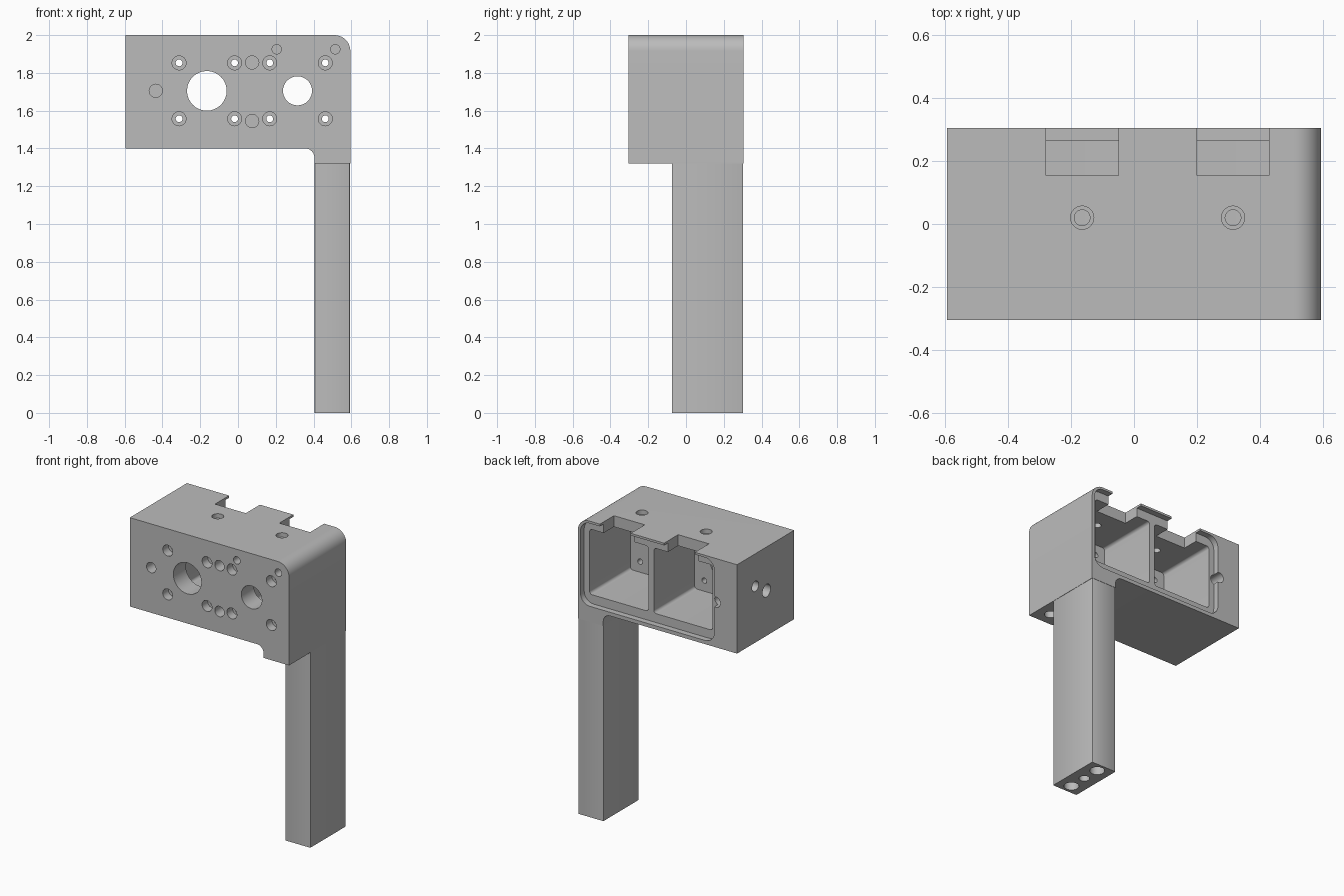
import bpy, bmesh, math
from mathutils import Matrix, Vector

if "Cube" in bpy.data.objects:
    bpy.data.objects.remove(bpy.data.objects["Cube"])

grey = bpy.data.materials.new("plain_grey")
grey.use_nodes = True
COLOUR = (0.5, 0.5, 0.5, 1)
grey.diffuse_color = COLOUR
grey.node_tree.nodes["Principled BSDF"].inputs["Base Color"].default_value = COLOUR


def make(name, bm):
    bmesh.ops.recalc_face_normals(bm, faces=bm.faces)
    mesh = bpy.data.meshes.new(name)
    bm.to_mesh(mesh)
    bm.free()
    mesh.materials.append(grey)
    ob = bpy.data.objects.new(name, mesh)
    bpy.context.scene.collection.objects.link(ob)
    return ob


def prism(name, outline, y0, y1):
    """Extrude an x/z outline along y."""
    bm = bmesh.new()
    face = bm.faces.new([bm.verts.new((x, y0, z)) for x, z in outline])
    new = bmesh.ops.extrude_face_region(bm, geom=[face])["geom"]
    bmesh.ops.translate(bm, vec=(0, y1 - y0, 0),
                        verts=[v for v in new if isinstance(v, bmesh.types.BMVert)])
    return make(name, bm)


def arc(cx, cz, r, a0, a1, n=10):
    angles = [math.radians(a0 + (a1 - a0) * i / n) for i in range(n + 1)]
    return [(cx + r * math.cos(a), cz + r * math.sin(a)) for a in angles]


def rounded(x0, x1, z0, z1, r):
    return (arc(x1 - r, z1 - r, r, 0, 90) + arc(x0 + r, z1 - r, r, 90, 180)
            + arc(x0 + r, z0 + r, r, 180, 270) + arc(x1 - r, z0 + r, r, 270, 360))


def box(name, x0, x1, y0, y1, z0, z1):
    return prism(name, [(x0, z0), (x1, z0), (x1, z1), (x0, z1)], y0, y1)


def rod(start, end, r):
    """Round cutter between two points."""
    a, b = Vector(start), Vector(end)
    bm = bmesh.new()
    turn = (b - a).to_track_quat('Z', 'Y').to_matrix().to_4x4()
    bmesh.ops.create_cone(bm, cap_ends=True, segments=32, radius1=r, radius2=r,
                          depth=(b - a).length,
                          matrix=Matrix.Translation((a + b) / 2) @ turn)
    return make("hole_cutter", bm)


def carve(ob, cutters):
    """Subtract every cutter, bake the result and drop the cutters."""
    for c in cutters:
        c.hide_render = True
        mod = ob.modifiers.new("cut", 'BOOLEAN')
        mod.operation, mod.solver, mod.object = 'DIFFERENCE', 'EXACT', c
    graph = bpy.context.evaluated_depsgraph_get()
    baked = bpy.data.meshes.new_from_object(ob.evaluated_get(graph))
    ob.modifiers.clear()
    ob.data = baked
    for c in cutters:
        bpy.data.objects.remove(c)


FRONT, BACK, WALL = -0.305, 0.305, -0.17   # outer faces and inside of front wall
MID_Z = 1.705                              # height of the chamber axis
CHAMBERS = ((-0.165, 0.105), (0.315, 0.077))  # centre x, window radius

# Housing: rounded top corner, filleted tab above the leg
outline = ([(-0.595, 1.4)] + arc(0.355, 1.35, 0.05, 90, 0) + [(0.405, 1.32), (0.595, 1.32)]
           + arc(0.51, 1.915, 0.085, 0, 90) + [(-0.595, 2.0)])
housing = prism("housing", outline, FRONT, BACK)

# Lid recess around the back opening
cuts = [prism("recess_cutter", rounded(-0.425, 0.575, 1.425, 1.985, 0.07), 0.265, 0.4)]

for cx, window in CHAMBERS:
    # Chamber, top notch, window and top hole
    cuts.append(prism("chamber_cutter",
                      rounded(cx - 0.22, cx + 0.22, MID_Z - 0.22, MID_Z + 0.22, 0.02), WALL, 0.3))
    cuts.append(box("notch_cutter", cx - 0.115, cx + 0.115, 0.155, 0.4, 1.85, 2.1))
    cuts.append(rod((cx, -0.4, MID_Z), (cx, -0.1, MID_Z), window))
    cuts.append(rod((cx, 0.02, 1.85), (cx, 0.02, 2.1), 0.025))
    cuts.append(rod((cx, 0.02, 1.97), (cx, 0.02, 2.1), 0.037))
    # Counterbored screw holes round each window
    for sx in (-1, 1):
        for sz in (-1, 1):
            x, z = cx + sx * 0.147, MID_Z + sz * 0.148
            cuts.append(rod((x, -0.4, z), (x, -0.1, z), 0.018))
            cuts.append(rod((x, -0.4, z), (x, FRONT + 0.06, z), 0.037))

# Blind holes in the front face: x, z, radius
for x, z, r in ((0.075, 1.855, 0.035), (0.075, 1.545, 0.035), (-0.435, MID_Z, 0.035),
                (0.205, 1.925, 0.025), (0.515, 1.925, 0.025)):
    cuts.append(rod((x, -0.4, z), (x, FRONT + 0.08, z), r))

# Cable passage: back bore meeting the side bore, plus a smaller side hole
cuts.append(rod((-0.435, -0.02, MID_Z), (-0.435, 0.4, MID_Z), 0.035))
cuts.append(rod((-0.7, -0.01, MID_Z), (-0.43, -0.01, MID_Z), 0.043))
cuts.append(rod((-0.7, 0.11, 1.78), (-0.5, 0.11, 1.78), 0.035))
# Hole under the overhanging tab
cuts.append(rod((0.5, -0.21, 1.2), (0.5, -0.21, 1.4), 0.04))
carve(housing, cuts)

# Leg with slightly eased upright edges and three holes in the foot
leg = box("leg", 0.405, 0.593, -0.075, 0.303, 0, 1.33)
bm = bmesh.new()
bm.from_mesh(leg.data)
upright = [e for e in bm.edges if abs(e.verts[0].co.z - e.verts[1].co.z) > 1]
bmesh.ops.bevel(bm, geom=upright, offset=0.006, segments=2, affect='EDGES', profile=0.5)
bm.to_mesh(leg.data)
bm.free()
carve(leg, [rod((0.499, 0.114 + d, -0.1), (0.499, 0.114 + d, 0.15), r)
            for d, r in ((-0.125, 0.047), (0, 0.033), (0.125, 0.047))])

for ob in (housing, leg):
    bpy.ops.object.select_all(action='DESELECT')
    ob.select_set(True)
    bpy.context.view_layer.objects.active = ob
    bpy.ops.object.shade_smooth_by_angle(angle=math.radians(30))
